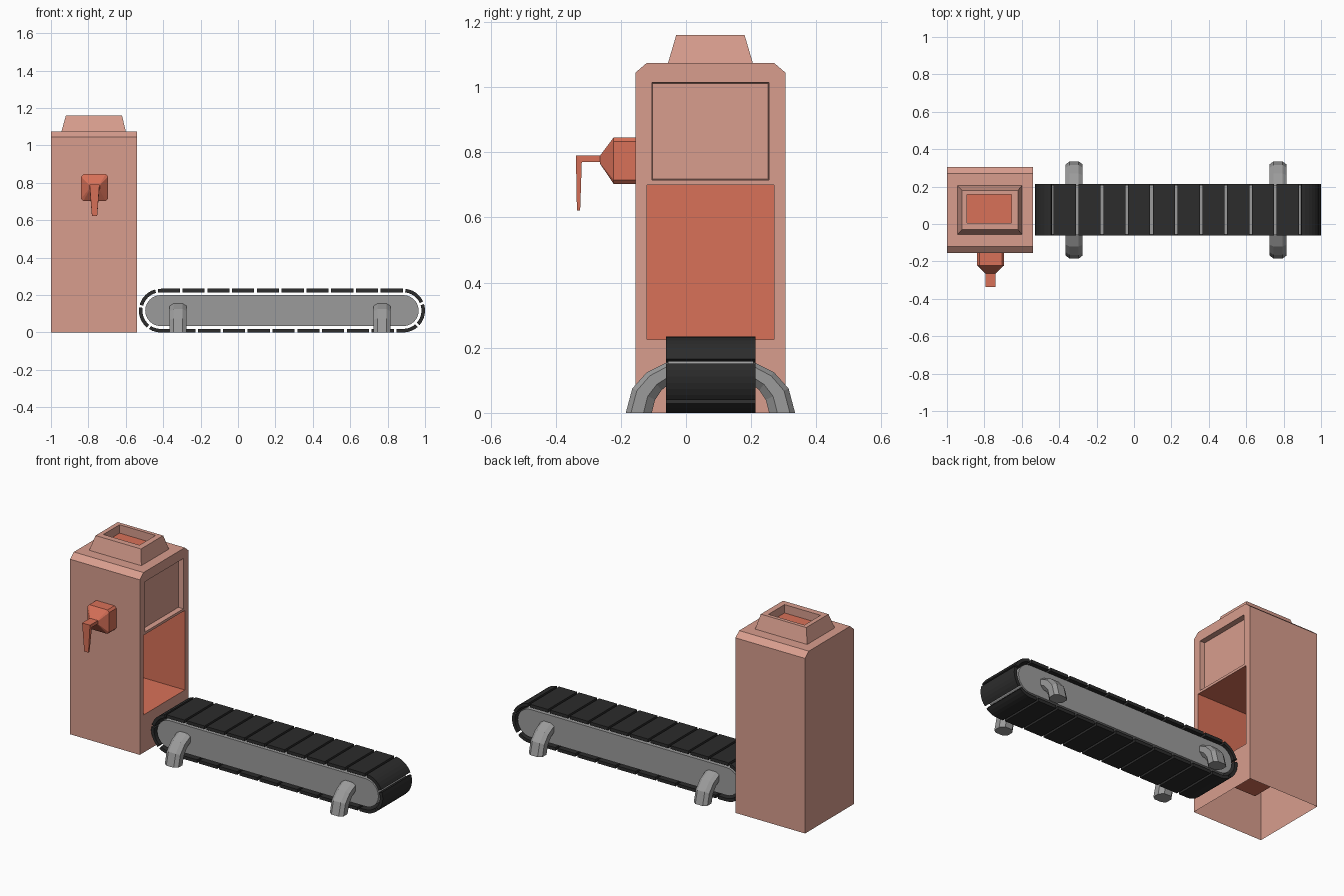
import bpy, bmesh, math
from mathutils import Vector

if "Cube" in bpy.data.objects:
    bpy.data.objects.remove(bpy.data.objects["Cube"])


def material(name, rgb):
    m = bpy.data.materials.new(name)
    m.diffuse_color = (*rgb, 1)
    m.use_nodes = True
    m.node_tree.nodes["Principled BSDF"].inputs["Base Color"].default_value = m.diffuse_color
    return m


SALMON = material("salmon", (0.69, 0.34, 0.27))
RED = material("rust red", (0.69, 0.165, 0.098))
GREY = material("grey", (0.33, 0.33, 0.33))
BLACK = material("black", (0.025, 0.025, 0.025))


def finish(name, bm, mat, recalc=True):
    if recalc:
        bmesh.ops.recalc_face_normals(bm, faces=bm.faces)
    me = bpy.data.meshes.new(name)
    bm.to_mesh(me)
    bm.free()
    me.materials.append(mat)
    ob = bpy.data.objects.new(name, me)
    bpy.context.collection.objects.link(ob)
    return ob


def loft(bm, rings, caps=(True, True)):
    """Skin a list of closed rings with equal point counts."""
    vs = [[bm.verts.new(p) for p in r] for r in rings]
    n = len(rings[0])
    for a, b in zip(vs, vs[1:]):
        for i in range(n):
            j = (i + 1) % n
            bm.faces.new((a[i], a[j], b[j], b[i]))
    if caps[0]:
        bm.faces.new(vs[0][::-1])
    if caps[1]:
        bm.faces.new(vs[-1])


def rect(x0, x1, y0, y1, z):
    return [(x0, y0, z), (x1, y0, z), (x1, y1, z), (x0, y1, z)]


# Cabinet shell: chamfered profile, open underneath
X0, X1 = -1.0, -0.54
profile = [(-.155, 0), (.305, 0), (.305, 1.045), (.27, 1.075), (-.12, 1.075), (-.155, 1.045)]
bm = bmesh.new()
loft(bm, [[(x, y, z) for y, z in profile] for x in (X0, X1)])
bmesh.ops.recalc_face_normals(bm, faces=bm.faces)
bmesh.ops.delete(bm, geom=[f for f in bm.faces if f.normal.z < -.9], context='FACES_ONLY')


def end_faces():
    bm.normal_update()
    return [f for f in bm.faces if f.normal.x > .9]


# Cut the end wall for the hatch and the recessed panel
cuts = [((0, 1, 0), y) for y in (-.12, -.105, .255, .27)]
cuts += [((0, 0, 1), z) for z in (.225, .70, .715, 1.015)]
for normal, d in cuts:
    fs = end_faces()
    geom = list({e for f in fs for e in f.edges} | {v for f in fs for v in f.verts}) + fs
    bmesh.ops.bisect_plane(bm, geom=geom, plane_co=Vector(normal) * d, plane_no=normal)


def inside(f, y0, y1, z0, z1):
    c = f.calc_center_median()
    return y0 < c.y < y1 and z0 < c.z < z1


panel = [f for f in end_faces() if inside(f, -.105, .255, .715, 1.015)]
bmesh.ops.inset_region(bm, faces=panel, thickness=.004, depth=-.03)
hatch = [f for f in end_faces() if inside(f, -.12, .27, .225, .70)]
bmesh.ops.delete(bm, geom=hatch, context='FACES')
finish("cabinet", bm, SALMON, recalc=False)

# Collection bin behind the hatch, open toward the conveyor
bm = bmesh.new()
loft(bm, [[(x, y, z) for y, z in ((-.12, .225), (.27, .225), (.27, .70), (-.12, .70))]
          for x in (-.93, X1)], caps=(True, False))
bmesh.ops.recalc_face_normals(bm, faces=bm.faces)
bmesh.ops.reverse_faces(bm, faces=bm.faces)
finish("collection_bin", bm, RED, recalc=False)

# Hopper on top with a sunken red floor
bm = bmesh.new()
loft(bm, [rect(-.944, -.60, -.055, .205, 1.075),
          rect(-.92, -.62, -.03, .18, 1.16),
          rect(-.893, -.655, .006, .158, 1.16),
          rect(-.893, -.655, .006, .158, 1.11)], caps=(False, False))
finish("hopper", bm, SALMON)
bm = bmesh.new()
loft(bm, [rect(-.893, -.655, .006, .158, z) for z in (1.104, 1.11)])
finish("hopper_floor", bm, RED)


# Lever housing: chamfered block tapering to the lever
def octagon(y, hx, z0, z1, c):
    cx = -.767
    return [(cx + x, y, z) for x, z in (
        (-hx + c, z0), (hx - c, z0), (hx, z0 + c), (hx, z1 - c),
        (hx - c, z1), (-hx + c, z1), (-hx, z1 - c), (-hx, z0 + c))]


bm = bmesh.new()
loft(bm, [octagon(-.155, .072, .703, .846, .012),
          octagon(-.222, .072, .703, .846, .012),
          octagon(-.264, .028, .765, .79, .003)])
finish("lever_housing", bm, RED)

# Lever: short arm bending down into a tapered grip
bm = bmesh.new()
loft(bm, [[(-.767 + sx * w, y, z) for sx, (y, z) in
           ((-1, a), (1, a), (1, b), (-1, b))]
          for w, a, b in ((.026, (-.26, .79), (-.26, .77)),
                          (.026, (-.338, .79), (-.32, .77)),
                          (.014, (-.335, .622), (-.325, .622)))])
finish("lever", bm, RED)

# Conveyor body: rounded bar
CL, CR, CZ = -.413, .883, .117
bm = bmesh.new()
outline = []
for i in range(13):
    a = math.pi / 2 - math.pi * i / 12
    outline.append((CR + .083 * math.cos(a), CZ + .083 * math.sin(a)))
for i in range(13):
    a = -math.pi / 2 - math.pi * i / 12
    outline.append((CL + .083 * math.cos(a), CZ + .083 * math.sin(a)))
loft(bm, [[(x, y, z) for x, z in outline] for y in (-.055, .208)])
finish("conveyor_body", bm, GREY)

# Belt treads spaced around the loop
LEN, R = CR - CL, .1145
ARC = math.pi * R
LOOP = 2 * (LEN + ARC)


def on_loop(s, r):
    s %= LOOP
    if s < LEN:
        return CL + s, CZ + r
    if s < LEN + ARC:
        a = math.pi / 2 - (s - LEN) / R
        return CR + r * math.cos(a), CZ + r * math.sin(a)
    if s < 2 * LEN + ARC:
        return CR - (s - LEN - ARC), CZ - r
    a = -math.pi / 2 - (s - 2 * LEN - ARC) / R
    return CL + r * math.cos(a), CZ + r * math.sin(a)


COUNT, GAP = 25, .014
bm = bmesh.new()
for k in range(COUNT):
    s0 = -.023 + k * LOOP / COUNT + GAP / 2
    span = LOOP / COUNT - GAP
    rings = []
    for i in range(7):
        s = s0 + span * i / 6
        (xa, za), (xb, zb) = on_loop(s, .117), on_loop(s, .098)
        rings.append([(xa, -.062, za), (xa, .213, za), (xb, .213, zb), (xb, -.062, zb)])
    loft(bm, rings)
finish("belt_treads", bm, BLACK)

# Arched legs with a chamfered section, passing through the body
outer = [(.26, 0), (.24, .075), (.195, .125), (.135, .155)]
inner = [(.18, 0), (.17, .04), (.15, .07), (.125, .09)]
pairs = list(zip(outer, inner))
pairs = [((-o[0], o[1]), (-i[0], i[1])) for o, i in pairs] + pairs[::-1]
section = [(-.024, 0), (.024, 0), (.045, .2), (.045, .68),
           (.024, 1), (-.024, 1), (-.045, .68), (-.045, .2)]
for name, cx in (("left_leg_arch", -.32), ("right_leg_arch", .77)):
    bm = bmesh.new()
    loft(bm, [[(cx + w, .075 + o[0] + (i[0] - o[0]) * t, o[1] + (i[1] - o[1]) * t)
               for w, t in section] for o, i in pairs])
    finish(name, bm, GREY)
